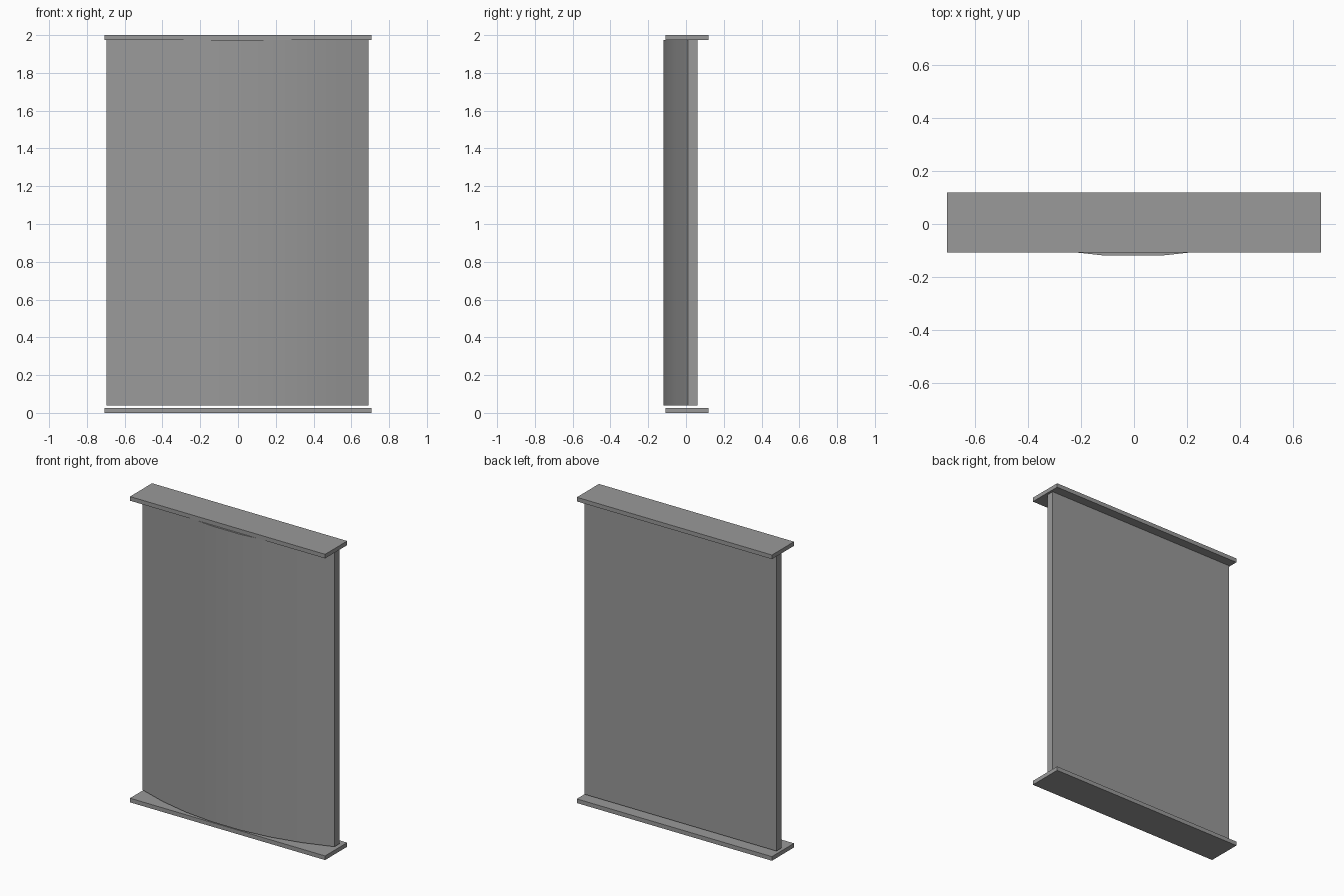
import bpy, bmesh, math

if "Cube" in bpy.data.objects:
    bpy.data.objects.remove(bpy.data.objects["Cube"])

W, Y0, Y1 = 0.706, -0.108, 0.12      # plate half width and depth range
T = 0.027                            # plate thickness

# Dark grey finish
grey = bpy.data.materials.new("dark_grey")
grey.diffuse_color = (0.32, 0.32, 0.32, 1)
grey.use_nodes = True
grey.node_tree.nodes["Principled BSDF"].inputs["Base Color"].default_value = grey.diffuse_color


def extrude_outline(name, outline, z0, z1):
    """Solid made by raising a flat xy outline from z0 to z1."""
    bm = bmesh.new()
    face = bm.faces.new([bm.verts.new((x, y, z0)) for x, y in outline])
    top = bmesh.ops.extrude_face_region(bm, geom=[face])
    verts = [g for g in top["geom"] if isinstance(g, bmesh.types.BMVert)]
    bmesh.ops.translate(bm, verts=verts, vec=(0, 0, z1 - z0))
    bmesh.ops.recalc_face_normals(bm, faces=bm.faces)
    mesh = bpy.data.meshes.new(name)
    bm.to_mesh(mesh)
    bm.free()
    mesh.materials.append(grey)
    obj = bpy.data.objects.new(name, mesh)
    bpy.context.collection.objects.link(obj)
    return obj


# Flat base and cap plates
plate = [(-W, Y0), (W, Y0), (W, Y1), (-W, Y1)]
extrude_outline("base_plate", plate, 0.0, T)
extrude_outline("top_plate", plate, 2.0 - T, 2.0)

# Panel: flat back, shallow seven-sided arc on the front
half, mid, segs = 0.694, -0.003, 7
front_y, end_y, radius = -0.12, 0.01, 1.83
sweep = math.asin(half / radius)
angles = [sweep * (2 * i / segs - 1) for i in range(segs + 1)]
low, high = math.cos(sweep), math.cos(sweep / segs)
arc = [(mid + radius * math.sin(a),
        end_y + (front_y - end_y) * (math.cos(a) - low) / (high - low))
       for a in angles]
outline = arc + [(mid + half, 0.06), (mid - half, 0.06)]
panel = extrude_outline("curved_panel", outline, 0.038, 2.0 - T)

# Smooth the curved front, keep the corners sharp
bpy.context.view_layer.objects.active = panel
panel.select_set(True)
bpy.ops.object.shade_smooth_by_angle(angle=math.radians(30))
